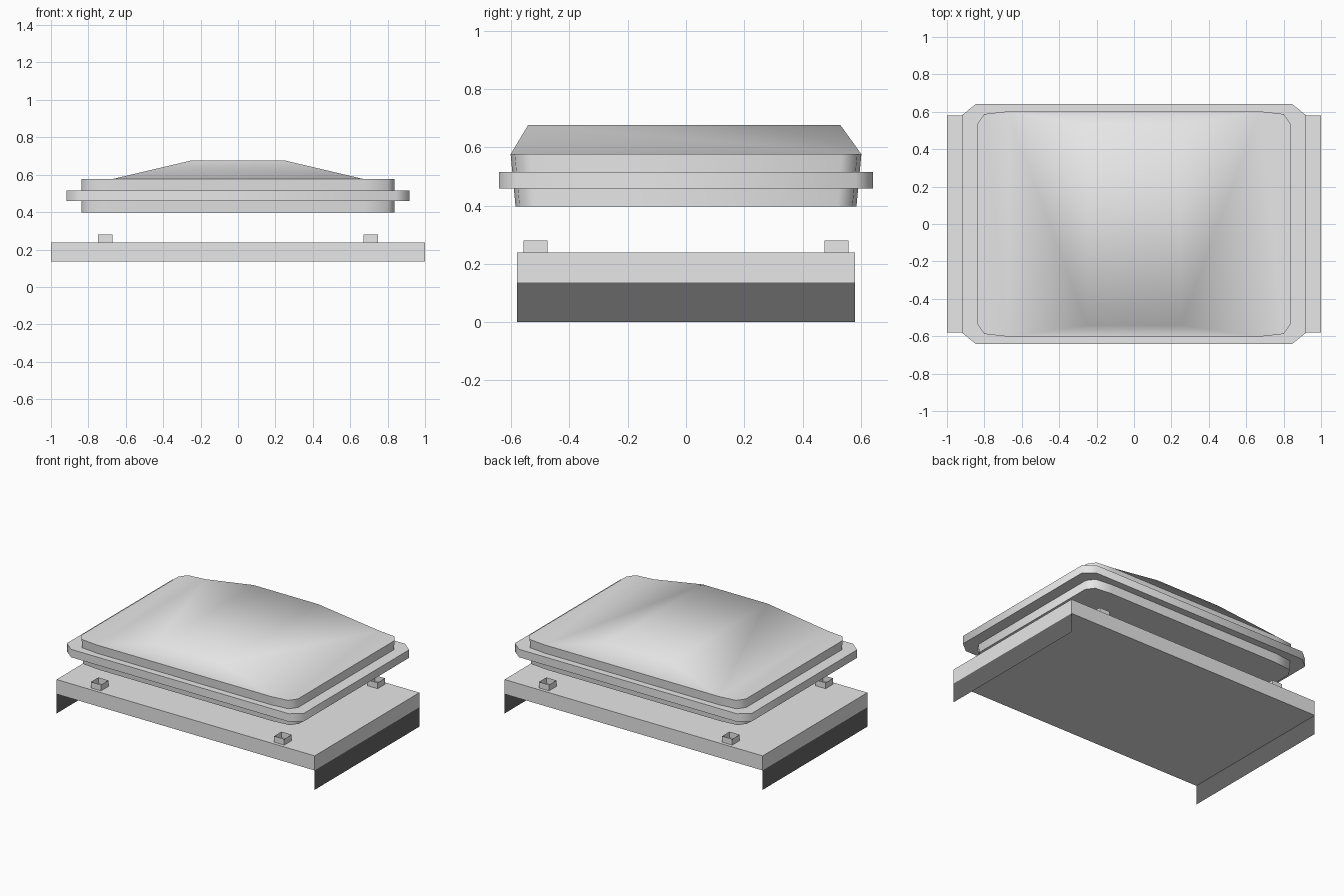
import bpy, bmesh

if "Cube" in bpy.data.objects:
    bpy.data.objects.remove(bpy.data.objects["Cube"])

def material(name, v):
    m = bpy.data.materials.new(name)
    m.diffuse_color = (v, v, v, 1)
    m.use_nodes = True
    m.node_tree.nodes["Principled BSDF"].inputs["Base Color"].default_value = m.diffuse_color
    return m

LIGHT = material("light_grey", 0.8)
DARK = material("dark_grey", 0.136)

def make(name, verts, faces, mat, smooth=None):
    """Mesh object; smooth(face) picks smooth faces; steep turns up/side are sharp."""
    me = bpy.data.meshes.new(name)
    me.from_pydata(verts, [], faces)
    me.materials.append(mat)
    ob = bpy.data.objects.new(name, me)
    bpy.context.collection.objects.link(ob)
    bm = bmesh.new()
    bm.from_mesh(me)
    if smooth:
        for f in bm.faces:
            f.smooth = True
        for e in bm.edges:
            e.smooth = smooth(e)
    bm.to_mesh(me)
    bm.free()
    return ob

def box_faces():
    return [(3, 2, 1, 0), (4, 5, 6, 7)] + [(i, (i + 1) % 4, (i + 1) % 4 + 4, i + 4) for i in range(4)]

def box_verts(x0, x1, y0, y1, z0, z1):
    return [(x, y, z) for z in (z0, z1) for x, y in ((x0, y0), (x1, y0), (x1, y1), (x0, y1))]

def mirrored(quarter):
    """Counter-clockwise outline from a right-back quarter running from +x to +y."""
    q = list(quarter)
    return (q + [(-x, y) for x, y in reversed(q)] + [(-x, -y) for x, y in q]
            + [(x, -y) for x, y in reversed(q)])

# Base plate
make("base_plate", box_verts(-1, 1, -.58, .58, .136, .238), box_faces(), LIGHT)

# Thin dark end skirts under the plate
for side, x in (("left", -1), ("right", 1)):
    quad = [(x, -.58, 0), (x, .58, 0), (x, .58, .136), (x, -.58, .136)]
    make(side + "_skirt", quad, [(0, 1, 2, 3) if x > 0 else (3, 2, 1, 0)], DARK)

# Four open-topped square sockets
for sx in (-1, 1):
    for sy in (-1, 1):
        cx, cy = sx * .71, sy * .517
        make("socket", box_verts(cx - .039, cx + .039, cy - .041, cy + .041, .238, .28),
             box_faces()[2:], LIGHT)

# Lid body: tapered rounded outline with a faceted dome on top
outline = mirrored([(.838, .535), (.80, .588), (.675, .602)])
n = len(outline)
verts = [(x, y * .972, .397) for x, y in outline] + [(x, y, .576) for x, y in outline]
verts += [(.25, .53, .676), (-.25, .53, .676), (-.25, -.542, .676), (.25, -.542, .676)]
a, b, c, d = range(2 * n, 2 * n + 4)
t = [n + i for i in range(n)]
faces = [tuple(reversed(range(n)))]
faces += [(i, (i + 1) % n, n + (i + 1) % n, n + i) for i in range(n)]
faces += [(a, b, c, d),
          (t[2], t[3], b, a), (t[8], t[9], d, c),          # steep back and front
          (t[2], a, d, t[9]), (t[3], t[8], c, b),          # gentle ends
          (t[9], t[10], t[11], t[0], t[1], t[2]),          # flat shoulders
          (t[3], t[4], t[5], t[6], t[7], t[8])]

def keep_smooth(e):
    """Smooth except where a side wall meets the top or bottom."""
    walls = [abs(f.normal.z) < .3 for f in e.link_faces]
    return len(walls) == 2 and walls[0] == walls[1]

make("lid", verts, faces, LIGHT, keep_smooth)

# Projecting rim band around the lid
ring = mirrored([(.918, .583), (.845, .642)])
m = len(ring)
verts = [(x, y, z) for z in (.459, .515) for x, y in ring]
faces = [tuple(reversed(range(m))), tuple(range(m, 2 * m))]
faces += [(i, (i + 1) % m, m + (i + 1) % m, m + i) for i in range(m)]
make("lid_rim", verts, faces, LIGHT, keep_smooth)
